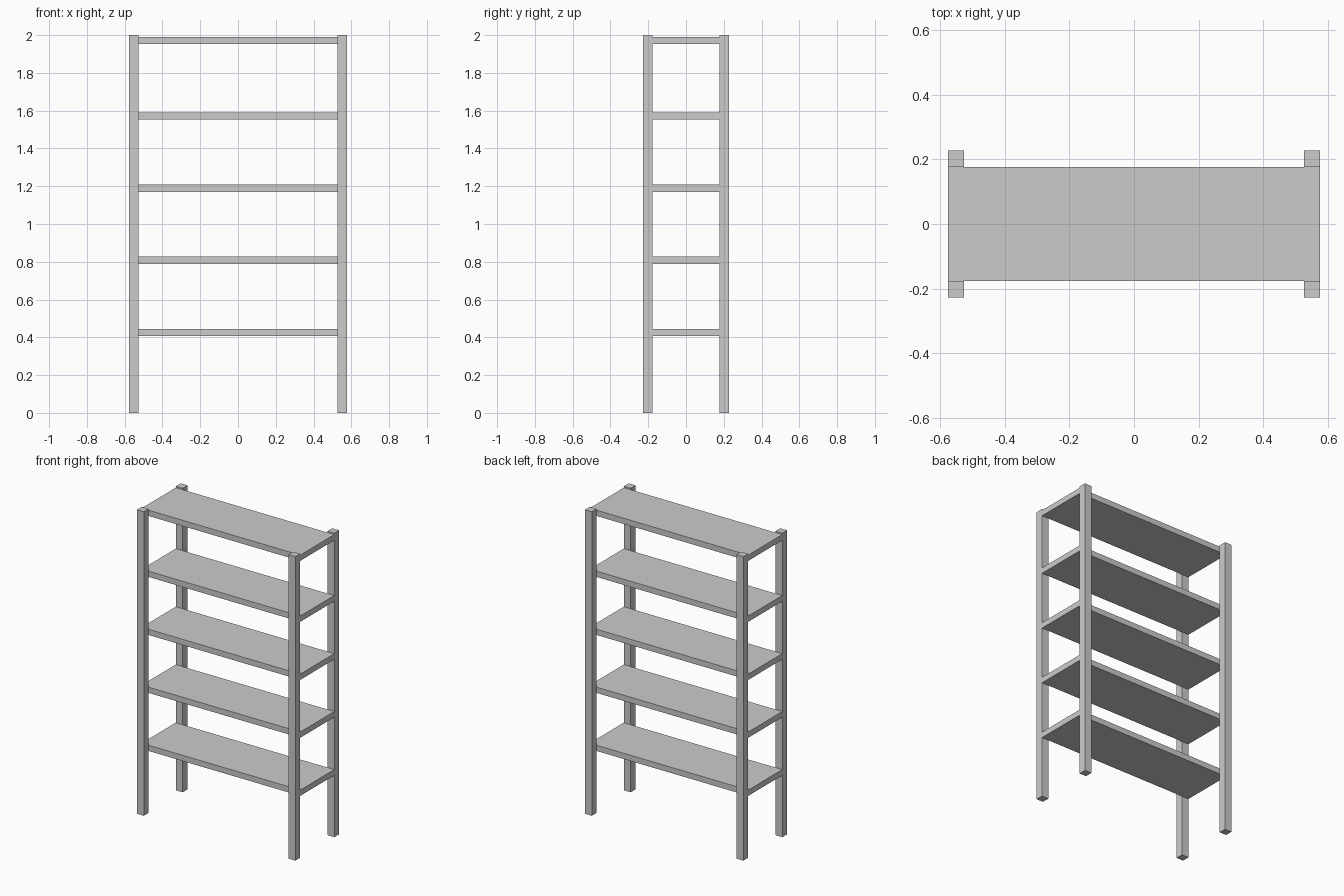
import bpy

if "Cube" in bpy.data.objects:
    bpy.data.objects.remove(bpy.data.objects["Cube"])

HALF_W, HALF_D = 0.577, 0.227   # outer half width and depth
POST, HEIGHT = 0.05, 2.0
SHELF_T = 0.038


def box(name, size, centre):
    bpy.ops.mesh.primitive_cube_add(size=1, location=centre)
    ob = bpy.context.object
    ob.name = name
    ob.scale = size
    bpy.ops.object.transform_apply(location=False, rotation=False, scale=True)
    return ob


# Four corner posts
for sx, side in ((-1, "left"), (1, "right")):
    for sy, end in ((-1, "front"), (1, "back")):
        box(f"{end}_{side}_post", (POST, POST, HEIGHT),
            (sx * (HALF_W - POST / 2), sy * (HALF_D - POST / 2), HEIGHT / 2))

# Five shelves held between the front and back posts
for i, top in enumerate((0.445, 0.827, 1.208, 1.59, 1.991), 1):
    box(f"shelf_{i}", (2 * HALF_W, 2 * (HALF_D - POST), SHELF_T),
        (0, 0, top - SHELF_T / 2))
